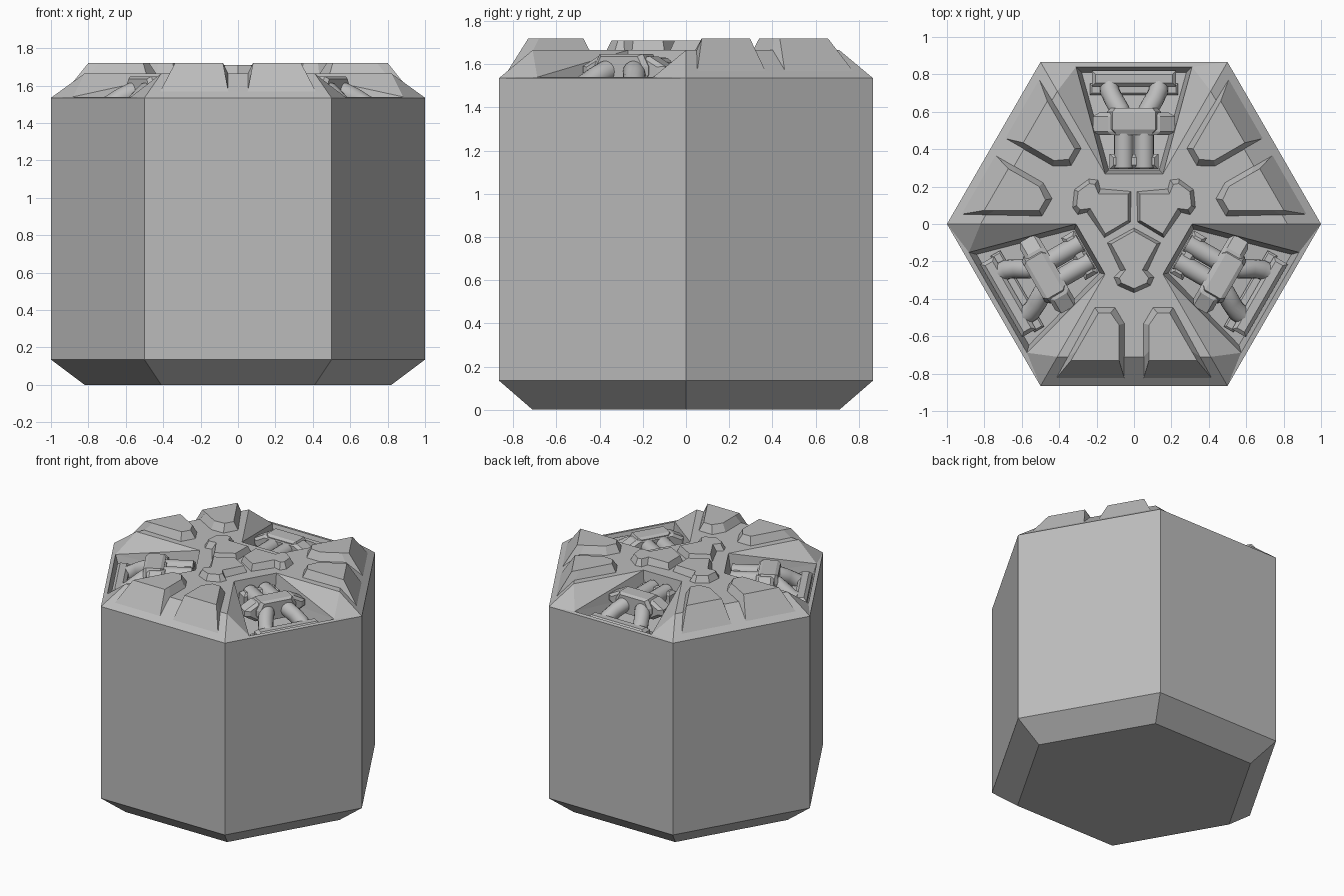
import bpy, bmesh
from math import radians, sin, cos, pi
from mathutils import Matrix, Vector

cube = bpy.data.objects.get("Cube")
if cube:
    bpy.data.objects.remove(cube, do_unlink=True)

GREY = (0.5, 0.5, 0.5, 1)
grey = bpy.data.materials.new("plain_grey")
grey.use_nodes = True
grey.diffuse_color = GREY
grey.node_tree.nodes["Principled BSDF"].inputs["Base Color"].default_value = GREY

DECK, RIM = 1.665, 1.535
TURNS = [Matrix.Rotation(radians(a), 4, 'Z') for a in (0, 120, 240)]
MIRROR = Matrix.Scale(-1, 4, (1, 0, 0))


def finish(name, bm, smooth=False):
    """Weld a mesh, orient it outward and link it as an object."""
    bmesh.ops.remove_doubles(bm, verts=bm.verts, dist=0.0005)
    bmesh.ops.recalc_face_normals(bm, faces=bm.faces)
    mesh = bpy.data.meshes.new(name)
    bm.to_mesh(mesh)
    bm.free()
    mesh.materials.append(grey)
    obj = bpy.data.objects.new(name, mesh)
    bpy.context.collection.objects.link(obj)
    if smooth:
        bpy.ops.object.select_all(action='DESELECT')
        obj.select_set(True)
        bpy.context.view_layer.objects.active = obj
        bpy.ops.object.shade_smooth_by_angle(angle=radians(35))
    return obj


def face(bm, pts, m=Matrix()):
    bm.faces.new([bm.verts.new(m @ Vector(p)) for p in pts])


def loft(bm, rings, m):
    """Closed solid through a list of matching rings."""
    vs = [[bm.verts.new(m @ Vector(p)) for p in ring] for ring in rings]
    n = len(vs[0])
    for a, b in zip(vs, vs[1:]):
        for i in range(n):
            j = (i + 1) % n
            bm.faces.new((a[i], a[j], b[j], b[i]))
    bm.faces.new(vs[0])
    bm.faces.new(vs[-1])


def repeat(name, rings, mirrored=False, smooth=False):
    """Place a lofted solid three times around the axis."""
    bm = bmesh.new()
    for t in TURNS:
        loft(bm, rings, t)
        if mirrored:
            loft(bm, rings, t @ MIRROR)
    return finish(name, bm, smooth)


def block(w, y0, y1, z0, z1, c=0.02):
    """Rings of a box with a chamfered top."""
    def rect(i, z):
        return [(-w + i, y0 + i, z), (w - i, y0 + i, z), (w - i, y1 - i, z), (-w + i, y1 - i, z)]
    return [rect(0, z0), rect(0, z1 - c), rect(c, z1)]


def tube(path, r, sides=16):
    """Rings of a pipe that follows a path in the y direction."""
    pts = [Vector(p) for p in path]
    rings = []
    for i, p in enumerate(pts):
        d = (pts[min(i + 1, len(pts) - 1)] - pts[max(i - 1, 0)]).normalized()
        u = d.cross(Vector((0, 0, 1))).normalized()
        v = u.cross(d)
        rings.append([p + r * (cos(2 * pi * k / sides) * u + sin(2 * pi * k / sides) * v)
                      for k in range(sides)])
    return rings


def polar(r, a, z):
    return (r * cos(radians(a)), r * sin(radians(a)), z)


# Hexagonal body with chamfered foot, three deck panels and three recesses
bm = bmesh.new()
corners = range(0, 360, 60)
face(bm, [polar(0.82, a, 0) for a in corners])
face(bm, [polar(0.31, a, DECK) for a in corners])
for a in corners:
    for (r0, z0), (r1, z1) in (((0.82, 0), (1, 0.135)), ((1, 0.135), (1, RIM))):
        face(bm, [polar(r0, a, z0), polar(r0, a + 60, z0), polar(r1, a + 60, z1), polar(r1, a, z1)])
for t in TURNS:
    for (r0, z0), (r1, z1) in (((0.31, DECK), (0.82, DECK)), ((0.82, DECK), (1, RIM))):
        face(bm, [polar(r0, 240, z0), polar(r1, 240, z1), polar(r1, 300, z1), polar(r0, 300, z0)], t)
    inner, top, rim = polar(0.31, 60, DECK), polar(0.82, 60, DECK), polar(1, 60, RIM)
    lip, deep, near = (0.31, 0.84, 1.54), (0.28, 0.81, 1.44), (0.135, 0.29, 1.5)
    for m in (t, t @ MIRROR):
        face(bm, [top, rim, lip], m)
        face(bm, [inner, top, lip], m)
        face(bm, [inner, lip, near], m)
        face(bm, [lip, deep, near], m)
    for p, q in ((rim, lip), (lip, deep), (deep, near), (near, inner)):
        face(bm, [p, q, MIRROR @ Vector(q), MIRROR @ Vector(p)], t)
finish("hexagonal_body", bm)


# Raised pads, two on each deck panel
def deck_z(y):
    return DECK if y > -0.71 else DECK - (-0.71 - y) * (DECK - RIM) / 0.156


foot = [(0.05, -0.83), (0.05, -0.71), (0.05, -0.53), (0.1, -0.445),
        (0.21, -0.445), (0.355, -0.71), (0.42, -0.83)]
crown = [(0.08, -0.73), (0.08, -0.68), (0.08, -0.54), (0.125, -0.475),
         (0.19, -0.475), (0.308, -0.68), (0.337, -0.73)]
repeat("deck_pads", [[(x, y, deck_z(y) - 0.004) for x, y in foot],
                     [(x, y, 1.72) for x, y in crown]], mirrored=True)

# Central emblem-like plate of three lobes separated by a groove
half = [(0.145, -0.1), (0.075, -0.25), (0.11, -0.285), (0.09, -0.33)]
outline = [(0, -0.02)] + half + [(0, -0.37)] + [(-x, y) for x, y in reversed(half)]
half = [(0.122, -0.107), (0.045, -0.245), (0.078, -0.288), (0.068, -0.315)]
inset = [(0, -0.038)] + half + [(0, -0.345)] + [(-x, y) for x, y in reversed(half)]
repeat("hub_lobes", [[(x, y, DECK - 0.005) for x, y in outline],
                     [(x, y, 1.71) for x, y in inset]])

# Pipework lying in the recesses
repeat("inner_sockets", block(0.13, 0.295, 0.375, 1.48, 1.61))
repeat("inner_pipes", tube([(0.055, 0.3, 1.58), (0.055, 0.52, 1.58)], 0.052), True, True)
repeat("outer_pipes", tube([(0.065, 0.56, 1.575), (0.075, 0.61, 1.565), (0.105, 0.66, 1.535),
                            (0.13, 0.71, 1.5), (0.135, 0.79, 1.46)], 0.052), True, True)
repeat("outer_sockets", block(0.225, 0.735, 0.82, 1.42, 1.53))
repeat("floor_brackets", block(0.235, 0.69, 0.75, 1.42, 1.48, 0.01))

# Clamps gripping the pipes: a winged band with a thicker middle
def clamp(y0, y1, outer, inner, z1):
    ring = [(-inner, 1.5), (inner, 1.5), (outer, 1.55), (outer, 1.59), (inner, z1),
            (-inner, z1), (-outer, 1.59), (-outer, 1.55)]
    return [[(x * s, y, 1.57 + (z - 1.57) * s) for x, z in ring]
            for y, s in ((y0, 0.85), (y0 + 0.02, 1), (y1 - 0.02, 1), (y1, 0.85))]


repeat("clamp_bands", clamp(0.475, 0.595, 0.22, 0.14, 1.635))
repeat("clamp_middles", clamp(0.485, 0.62, 0.145, 0.115, 1.648))
